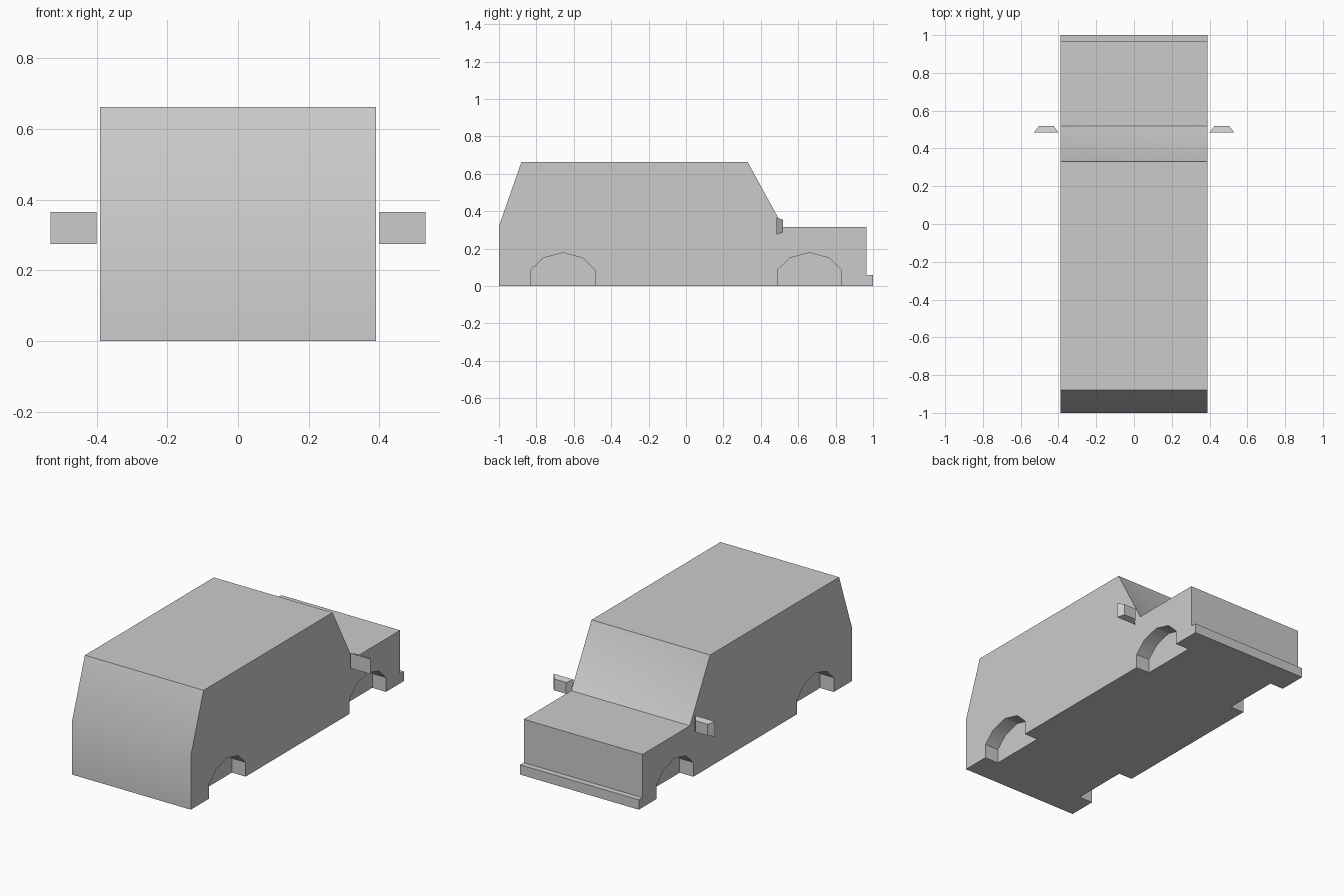
import bpy, bmesh
from mathutils import Vector

if "Cube" in bpy.data.objects:
    bpy.data.objects.remove(bpy.data.objects["Cube"])


def extrude_profile(name, points, x0, x1):
    """Extrude a closed side profile (y, z) across the width."""
    bm = bmesh.new()
    face = bm.faces.new([bm.verts.new((x0, y, z)) for y, z in points])
    geom = bmesh.ops.extrude_face_region(bm, geom=[face])["geom"]
    verts = [g for g in geom if isinstance(g, bmesh.types.BMVert)]
    bmesh.ops.translate(bm, verts=verts, vec=(x1 - x0, 0, 0))
    bmesh.ops.recalc_face_normals(bm, faces=bm.faces)
    return finish(name, bm)


def finish(name, bm):
    mesh = bpy.data.meshes.new(name)
    bm.to_mesh(mesh)
    bm.free()
    obj = bpy.data.objects.new(name, mesh)
    bpy.context.collection.objects.link(obj)
    return obj


# Van body with hood and bumper lip
body = extrude_profile("van_body", [
    (-1, 0), (-1, 0.32), (-0.88, 0.663), (0.33, 0.663), (0.52, 0.315),
    (0.965, 0.315), (0.965, 0.058), (1, 0.058), (1, 0)], -0.39, 0.39)

# Slightly recessed windscreen panel
bm = bmesh.new()
bm.from_mesh(body.data)
screen_dir = Vector((0, 0.348, 0.19)).normalized()
screen = [f for f in bm.faces if f.normal.dot(screen_dir) > 0.99]
bmesh.ops.inset_individual(bm, faces=screen, thickness=0.03, depth=-0.005)
bm.to_mesh(body.data)
bm.free()

# Wheel arch recesses
arch = [(-0.172, -0.1), (-0.172, 0.085), (-0.104, 0.15), (0, 0.178),
        (0.104, 0.15), (0.172, 0.085), (0.172, -0.1)]
for yc in (-0.658, 0.66):
    for side in (-1, 1):
        cutter = extrude_profile("wheel_arch_cutter",
                                 [(yc + y, z) for y, z in arch],
                                 side * 0.30, side * 0.50)
        cutter.hide_render = True
        cutter.hide_set(True)
        mod = body.modifiers.new("wheel_arch", 'BOOLEAN')
        mod.operation = 'DIFFERENCE'
        mod.solver = 'EXACT'
        mod.object = cutter

# Apply the cuts, then remove the cutters
bpy.context.view_layer.update()
depsgraph = bpy.context.evaluated_depsgraph_get()
body_mesh = bpy.data.meshes.new_from_object(body.evaluated_get(depsgraph))
body.modifiers.clear()
body.data = body_mesh
for obj in [o for o in bpy.data.objects if "cutter" in o.name]:
    bpy.data.objects.remove(obj)

bpy.context.view_layer.objects.active = body
body.select_set(True)
bpy.ops.object.shade_smooth_by_angle()

# Tapered wing mirrors
for side, label in ((-1, "left"), (1, "right")):
    bm = bmesh.new()
    bmesh.ops.create_cube(bm, size=1)
    for v in bm.verts:
        front = v.co.y > 0
        v.co = (side * 0.465 + v.co.x * (0.08 if front else 0.13),
                0.518 if front else 0.485,
                0.32 + v.co.z * (0.068 if front else 0.09))
    finish(label + "_mirror", bm)
